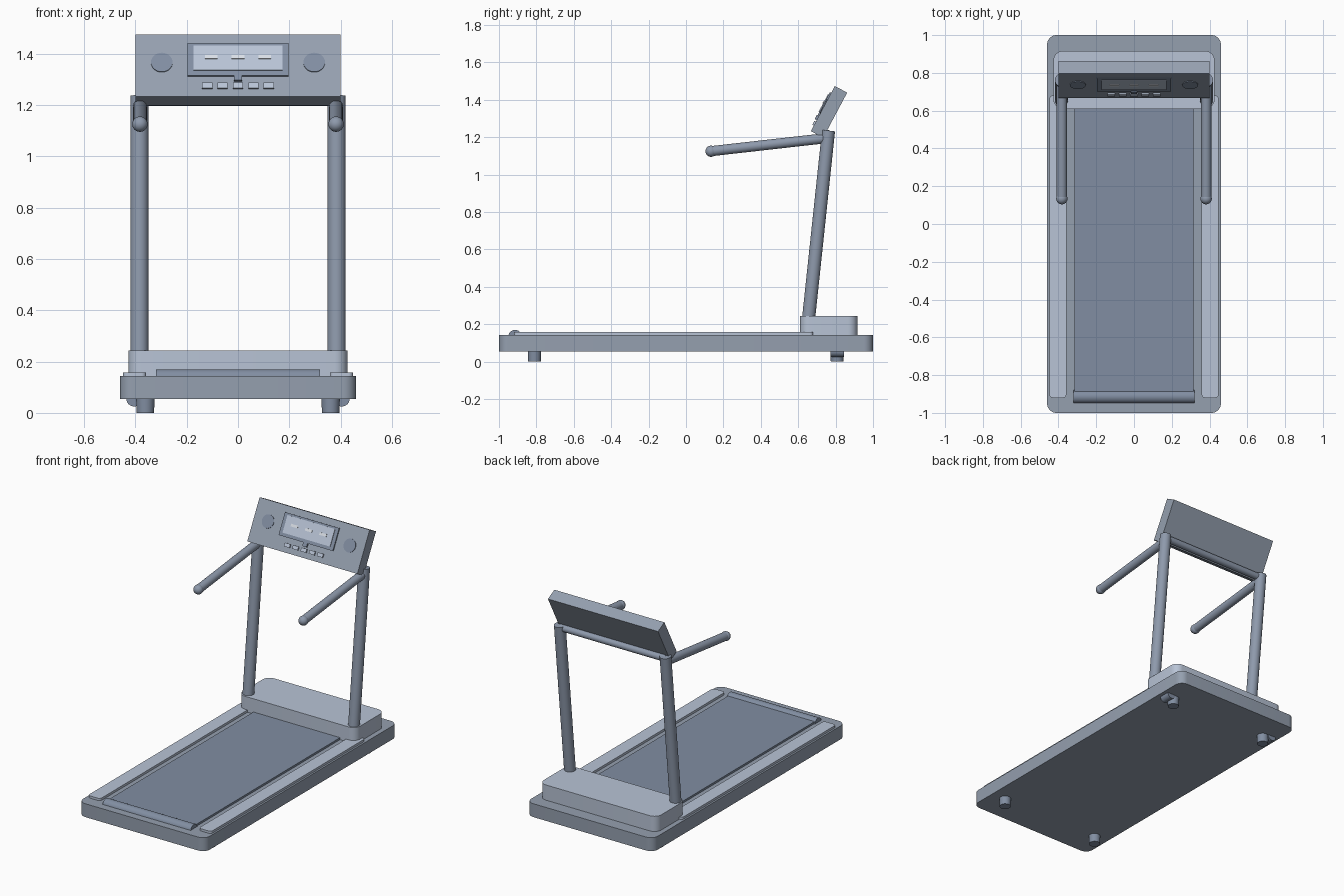
import bpy, bmesh, math
from mathutils import Matrix, Vector

if "Cube" in bpy.data.objects:
    bpy.data.objects.remove(bpy.data.objects["Cube"])

TILT = math.radians(28)
COLOURS = {
    "frame": (0.30, 0.35, 0.43),
    "light": (0.48, 0.55, 0.67),
    "dark": (0.22, 0.27, 0.36),
    "tube": (0.27, 0.32, 0.41),
    "readout": (0.70, 0.74, 0.80),
}
MATS = {}
for key, rgb in COLOURS.items():
    MATS[key] = bpy.data.materials.new(key)
    MATS[key].diffuse_color = (*rgb, 1)


def finish(name, bm, mat, matrix):
    bmesh.ops.recalc_face_normals(bm, faces=bm.faces)
    mesh = bpy.data.meshes.new(name)
    bm.to_mesh(mesh)
    bm.free()
    mesh.materials.append(MATS[mat])
    ob = bpy.data.objects.new(name, mesh)
    bpy.context.collection.objects.link(ob)
    ob.matrix_world = matrix
    bpy.ops.object.select_all(action='DESELECT')
    bpy.context.view_layer.objects.active = ob
    ob.select_set(True)
    bpy.ops.object.shade_smooth_by_angle(angle=math.radians(35))
    return ob


def box(name, mat, center, size, radius=0, parent=Matrix()):
    """Box with optional rounded vertical corners."""
    bm = bmesh.new()
    bmesh.ops.create_cube(bm, size=1, matrix=Matrix.Diagonal((*size, 1)))
    if radius:
        edges = [e for e in bm.edges
                 if abs(e.verts[0].co.z - e.verts[1].co.z) > size[2] * 0.5]
        bmesh.ops.bevel(bm, geom=edges, offset=radius, offset_type='OFFSET',
                        segments=8, profile=0.5, affect='EDGES')
    return finish(name, bm, mat, parent @ Matrix.Translation(center))


def rod(name, mat, a, b, r1, r2=None, parent=Matrix()):
    """Cylinder or cone between two points."""
    a, b = Vector(a), Vector(b)
    d = b - a
    bm = bmesh.new()
    bmesh.ops.create_cone(bm, cap_ends=True, segments=32, radius1=r1,
                          radius2=r1 if r2 is None else r2, depth=d.length)
    m = Matrix.Translation((a + b) / 2) @ d.to_track_quat('Z', 'Y').to_matrix().to_4x4()
    return finish(name, bm, mat, parent @ m)


def ball(name, mat, center, r):
    bm = bmesh.new()
    bmesh.ops.create_uvsphere(bm, u_segments=32, v_segments=16, radius=r)
    return finish(name, bm, mat, Matrix.Translation(center))


# Running deck
box("base_frame", "frame", (0, 0, 0.099), (0.92, 2.0, 0.088), 0.05)
box("running_belt", "dark", (0, -0.13, 0.147), (0.63, 1.55, 0.018))
rod("rear_roller", "dark", (-0.32, -0.914, 0.134), (0.32, -0.914, 0.134), 0.036)
box("motor_cover", "light", (0, 0.763, 0.193), (0.854, 0.306, 0.10), 0.05)

# Mirrored parts
for side, s in (("left", -1), ("right", 1)):
    box(f"side_rail_{side}", "light", (s * 0.403, -0.12, 0.147), (0.09, 1.60, 0.022), 0.018)
    rod(f"post_{side}", "tube", (s * 0.384, 0.65, 0.18), (s * 0.384, 0.762, 1.235), 0.035)
    rod(f"handle_{side}", "tube", (s * 0.382, 0.13, 1.125), (s * 0.382, 0.75, 1.195), 0.027)
    ball(f"handle_end_{side}", "tube", (s * 0.382, 0.134, 1.125), 0.03)
    rod(f"transport_wheel_{side}", "dark", (s * 0.405, 0.773, 0.055),
        (s * 0.405, 0.845, 0.055), 0.03)
    for end, y in (("rear", -0.81), ("front", 0.808)):
        rod(f"foot_{end}_{side}", "dark", (s * 0.361, y, 0), (s * 0.361, y, 0.06), 0.034, 0.036)

rod("cross_bar", "tube", (-0.384, 0.757, 1.217), (0.384, 0.757, 1.217), 0.022)

# Tilted console; its local front face lies at y = 0
front = Matrix.Translation((0, 0.7315, 1.353)) @ Matrix.Rotation(-TILT, 4, 'X')


def panel(name, mat, x, z, w, h, out):
    """Raised plate on the console face."""
    box(name, mat, (x, 0.005 - out / 2, z), (w, out + 0.01, h), parent=front)


panel_depth = 0.075
box("console", "frame", (0, panel_depth / 2, 0), (0.80, panel_depth, 0.273), parent=front)
panel("screen_bezel", "dark", 0, 0.024, 0.394, 0.142, 0.008)
panel("screen", "light", 0, 0.028, 0.345, 0.109, 0.012)
for i in range(3):
    panel(f"readout_{i + 1}", "readout", (i - 1) * 0.104, 0.031, 0.05, 0.016, 0.015)
for i in range(5):
    panel(f"button_{i + 1}", "light", (i - 2) * 0.06, -0.091, 0.04, 0.023, 0.009)
panel("safety_key", "dark", 0, -0.058, 0.03, 0.024, 0.012)
for side, s in (("left", -1), ("right", 1)):
    rod(f"speaker_{side}", "dark", (s * 0.297, 0.01, 0.013), (s * 0.297, -0.004, 0.013),
        0.042, parent=front)

for m in bpy.data.materials:
    if m.users and not m.is_grease_pencil:
        m.use_nodes = True
        m.node_tree.nodes["Principled BSDF"].inputs["Base Color"].default_value = m.diffuse_color
